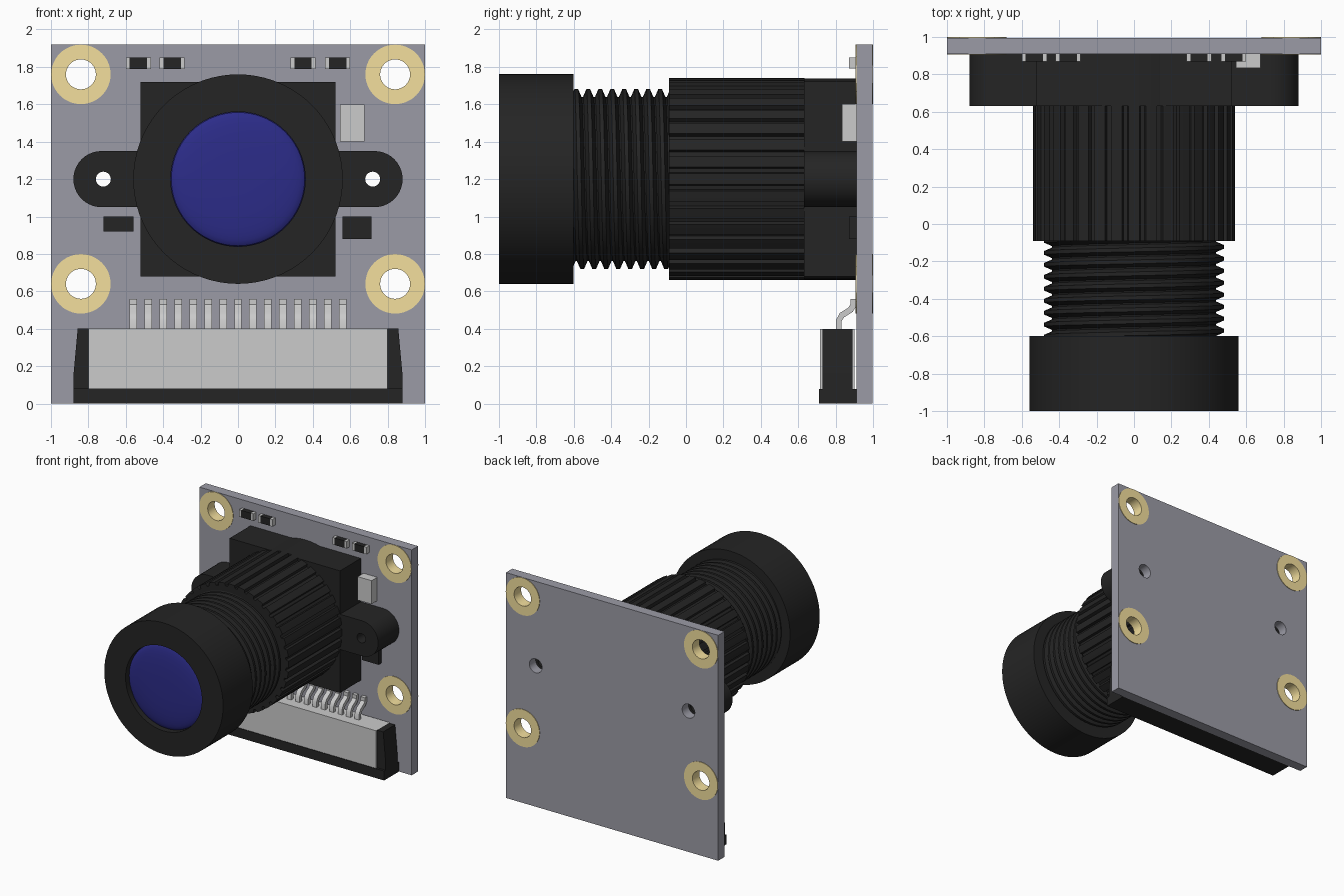
import bpy, bmesh
from math import sin, cos, pi

if "Cube" in bpy.data.objects:
    bpy.data.objects.remove(bpy.data.objects["Cube"])

CZ = 1.2  # height of the lens axis


def material(name, rgb):
    m = bpy.data.materials.new(name)
    m.diffuse_color = (*rgb, 1)
    m.use_nodes = True
    m.node_tree.nodes["Principled BSDF"].inputs["Base Color"].default_value = m.diffuse_color
    return m


BOARD = material("board_grey", (0.33, 0.33, 0.38))
BLACK = material("black_plastic", (0.018, 0.018, 0.018))
GOLD = material("gold", (0.90, 0.74, 0.34))
METAL = material("light_metal", (0.6, 0.6, 0.6))
BLUE = material("blue_glass", (0.025, 0.025, 0.25))


def finish(name, bm, mat):
    bmesh.ops.remove_doubles(bm, verts=bm.verts, dist=1e-5)
    bmesh.ops.recalc_face_normals(bm, faces=bm.faces)
    me = bpy.data.meshes.new(name)
    bm.to_mesh(me)
    bm.free()
    ob = bpy.data.objects.new(name, me)
    bpy.context.collection.objects.link(ob)
    me.materials.append(mat)
    return ob


def circle(x, z, r, n=48):
    return [(x + r * cos(2 * pi * i / n), z + r * sin(2 * pi * i / n)) for i in range(n)]


def rect(x0, x1, z0, z1):
    return [(x0, z0), (x1, z0), (x1, z1), (x0, z1)]


def plate(name, loops, y0, y1, mat):
    """Extrude front-view (x, z) outlines, inner loops being holes, from y0 to y1."""
    bm = bmesh.new()
    edges = []
    for pts in loops:
        vs = [bm.verts.new((x, y0, z)) for x, z in pts]
        edges += [bm.edges.new((vs[i - 1], vs[i])) for i in range(len(vs))]
    if len(loops) == 1:
        bm.faces.new(vs)
    else:
        bmesh.ops.triangle_fill(bm, edges=edges, use_beauty=True, normal=(0, -1, 0))
    new = bmesh.ops.extrude_face_region(bm, geom=bm.faces[:], use_keep_orig=True)["geom"]
    for v in new:
        if isinstance(v, bmesh.types.BMVert):
            v.co.y = y1
    return finish(name, bm, mat)


def box(name, x0, x1, y0, y1, z0, z1, mat):
    return plate(name, [rect(x0, x1, z0, z1)], y0, y1, mat)


def lathe(name, profile, mat, n=72):
    """Turn an (r, y) profile around the lens axis."""
    bm = bmesh.new()
    vs = [bm.verts.new((r, y, CZ)) for r, y in profile]
    es = [bm.edges.new(p) for p in zip(vs, vs[1:])]
    bmesh.ops.spin(bm, geom=vs + es, cent=(0, 0, CZ), axis=(0, 1, 0),
                   angle=2 * pi, steps=n, use_merge=True)
    return finish(name, bm, mat)


# Circuit board with mounting holes and gold rings
corners = [(sx * 0.84, z) for sx in (-1, 1) for z in (0.64, 1.76)]
plate("circuit_board", [rect(-1, 1, 0, 1.92)]
      + [circle(x, z, 0.09) for x, z in corners]
      + [circle(s * 0.72, CZ, 0.06, 24) for s in (-1, 1)], 0.91, 0.995, BOARD)
for x, z in corners:
    plate("mounting_ring", [circle(x, z, 0.159), circle(x, z, 0.08)], 0.906, 1.0, GOLD)

# Lens holder: square base, collar and screw ears
box("holder_base", -0.52, 0.52, 0.63, 0.91, 0.68, 1.72, BLACK)
plate("holder_collar", [circle(0, CZ, 0.538, 72)], 0.632, 0.909, BLACK)
for s in (-1, 1):
    arc = [(s * (0.73 + 0.15 * cos(a)), CZ + 0.15 * sin(a))
           for a in (-pi / 2 + pi * i / 20 for i in range(21))]
    plate("screw_ear", [[(s * 0.5, CZ - 0.15)] + arc + [(s * 0.5, CZ + 0.15)],
                        circle(s * 0.72, CZ, 0.04, 24)], 0.63, 0.91, BLACK)

# Ribbed barrel
ribs = []
for i in range(36):
    for f, r in ((-0.32, 0.54), (0, 0.54), (0.32, 0.54), (0.38, 0.515), (0.62, 0.515)):
        a = 2 * pi * (i + f) / 36
        ribs.append((r * cos(a), CZ + r * sin(a)))
plate("ribbed_barrel", [ribs], -0.09, 0.632, BLACK)

# Helical screw thread
bm = bmesh.new()
N, TURNS, PITCH = 64, 10, 0.064
tooth = [(0, 0.438), (0.12, 0.438), (0.4, 0.48), (0.72, 0.48)]
rows = [(k + f, r) for k in range(TURNS) for f, r in tooth]
cols = []
for j in range(N + 1):
    a = -2 * pi * j / N
    cols.append([bm.verts.new((r * cos(a), -0.67 + PITCH * (t + j / N), CZ + r * sin(a)))
                 for t, r in rows])
for c, d in zip(cols, cols[1:]):
    for i in range(len(rows) - 1):
        bm.faces.new((c[i], c[i + 1], d[i + 1], d[i]))
finish("screw_thread", bm, BLACK)

# Lens cap and domed glass
lathe("lens_cap", [(0, -0.6), (0.56, -0.6), (0.56, -1), (0.36, -1), (0.36, -0.88), (0, -0.88)], BLACK)
lathe("lens_glass", [(0.36 * cos(a) ** 0.8, -0.945 - 0.045 * sin(a) ** 0.8)
                     for a in (pi / 2 * i / 10 for i in range(10))] + [(0, -0.99)], BLUE)

# Ribbon connector: base, side arms, metal shell
box("connector_base", -0.88, 0.88, 0.71, 0.91, 0, 0.08, BLACK)
box("connector_shell", -0.8, 0.8, 0.715, 0.9, 0.08, 0.4, METAL)
for s in (-1, 1):
    plate("connector_arm", [[(s * x, z) for x, z in
          ((0.79, 0.08), (0.88, 0.08), (0.88, 0.15), (0.857, 0.4), (0.79, 0.4))]], 0.73, 0.89, BLACK)

# Bent connector pins, (y, z) side outline
front = [(0.80, 0.38), (0.80, 0.445), (0.822, 0.485), (0.865, 0.512), (0.878, 0.53), (0.878, 0.56)]
back = [(0.909, 0.56), (0.909, 0.52), (0.89, 0.49), (0.845, 0.462), (0.83, 0.44), (0.83, 0.38)]
for i in range(15):
    bm = bmesh.new()
    x = (i - 7) * 0.08
    a, b = ([bm.verts.new((x + w, y, z)) for y, z in front + back] for w in (-0.02, 0.02))
    n = len(a)
    for k in range(n):
        bm.faces.new((a[k - 1], a[k], b[k], b[k - 1]))
    for k in range(n // 2 - 1):
        for v in (a, b):
            bm.faces.new((v[k], v[k + 1], v[n - 2 - k], v[n - 1 - k]))
    finish("connector_pin", bm, METAL)

# Small surface components
for x in (-0.533, -0.352, 0.348, 0.533):
    box("resistor_body", x - 0.046, x + 0.046, 0.87, 0.91, 1.79, 1.85, BLACK)
    for s in (-1, 1):
        e = sorted((x + s * 0.046, x + s * 0.067))
        box("resistor_end", *e, 0.87, 0.91, 1.79, 1.85, METAL)
box("capacitor", 0.545, 0.675, 0.833, 0.91, 1.4, 1.6, METAL)
box("left_chip", -0.72, -0.56, 0.87, 0.91, 0.92, 1.0, BLACK)
box("right_chip", 0.56, 0.715, 0.87, 0.91, 0.88, 1.0, BLACK)

# Smooth round surfaces, keep hard edges
for ob in bpy.context.collection.objects:
    ob.select_set(True)
    bpy.context.view_layer.objects.active = ob
bpy.ops.object.shade_smooth_by_angle(angle=pi / 6)
